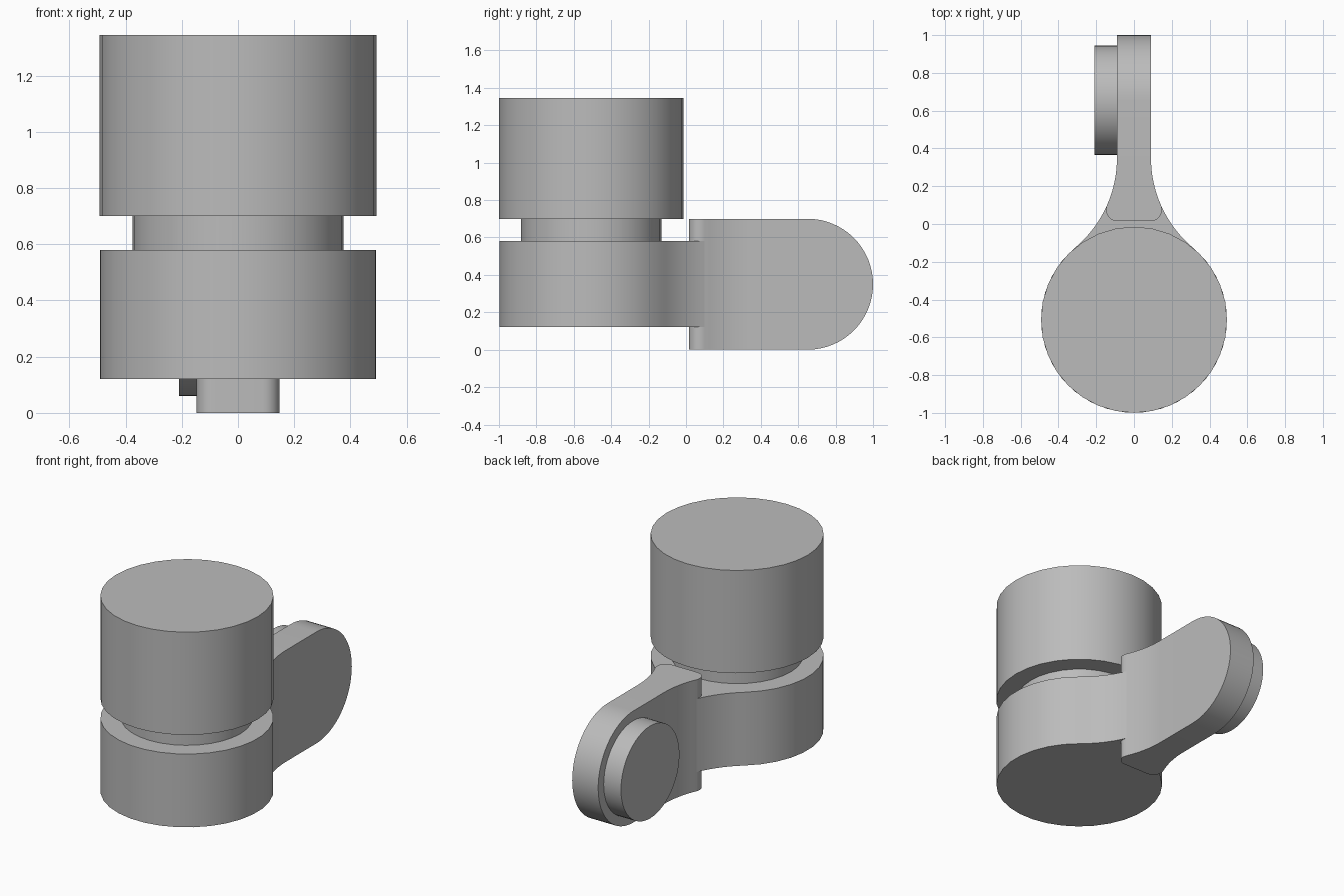
import bpy, bmesh
from math import sin, cos, pi, sqrt, atan2, radians
from mathutils import Matrix

default = bpy.data.objects.get("Cube")
if default:
    bpy.data.objects.remove(default, do_unlink=True)

GREY = (0.5, 0.5, 0.5, 1.0)
grey = bpy.data.materials.new("plain grey")
grey.use_nodes = True
grey.diffuse_color = GREY
grey.node_tree.nodes["Principled BSDF"].inputs["Base Color"].default_value = GREY

BARREL_Y, BARREL_R = -0.507, 0.4925   # barrel axis and radius
FLARE_X, FLARE_Y, FLARE_R = 0.71, 0.35, 0.62   # concave side blend
CORNER_X, CORNER_Y, CORNER_R = 0.088, 0.075, 0.06   # rounded arm root
END_Y, END_R = 0.65, 0.35   # rounded arm end
HALF_ARM = 0.09


def finish(name, bm):
    bmesh.ops.recalc_face_normals(bm, faces=bm.faces)
    mesh = bpy.data.meshes.new(name)
    bm.to_mesh(mesh)
    bm.free()
    mesh.materials.append(grey)
    obj = bpy.data.objects.new(name, mesh)
    bpy.context.collection.objects.link(obj)
    bpy.ops.object.select_all(action='DESELECT')
    obj.select_set(True)
    bpy.context.view_layer.objects.active = obj
    bpy.ops.object.shade_smooth_by_angle(angle=radians(30))


def cylinder(name, radius, depth, matrix, segments=32):
    bm = bmesh.new()
    bmesh.ops.create_cone(bm, cap_ends=True, segments=segments, radius1=radius,
                          radius2=radius, depth=depth, matrix=matrix)
    finish(name, bm)


def upright(name, radius, z0, z1):
    cylinder(name, radius, z1 - z0,
             Matrix.Translation((0, BARREL_Y, (z0 + z1) / 2)))


def flare_width(y):
    return FLARE_X - sqrt(FLARE_R ** 2 - (FLARE_Y - y) ** 2)


# Upper drum and the narrow neck below it
upright("upper_drum", BARREL_R, 0.70, 1.345)
upright("neck", 0.375, 0.58, 0.70)

# Lower drum, blended tangentially into the arm
tangent = atan2(FLARE_Y - BARREL_Y, FLARE_X)
root_angle = atan2(FLARE_Y - CORNER_Y, FLARE_X - CORNER_X)
root_y = CORNER_Y + CORNER_R * sin(root_angle)
sweep = pi + 2 * tangent
outline = [(BARREL_R * cos(tangent - sweep * i / 25),
            BARREL_Y + BARREL_R * sin(tangent - sweep * i / 25)) for i in range(26)]
blend = []
for i in range(1, 9):
    a = tangent + (root_angle - tangent) * i / 8
    blend.append((FLARE_X - FLARE_R * cos(a), FLARE_Y - FLARE_R * sin(a)))
outline += [(-x, y) for x, y in blend] + blend[::-1]
bm = bmesh.new()
base = bm.faces.new([bm.verts.new((x, y, 0.12)) for x, y in outline])
side = bmesh.ops.extrude_face_region(bm, geom=[base])
bmesh.ops.translate(bm, vec=(0, 0, 0.46),
                    verts=[v for v in side["geom"] if isinstance(v, bmesh.types.BMVert)])
finish("lower_drum", bm)

# Arm: stations of (y, half width, half height) from root to rounded end
stations = []
for i in range(9):
    a = -pi / 2 + (root_angle + pi / 2) * i / 8
    stations.append((CORNER_Y + CORNER_R * sin(a), CORNER_X + CORNER_R * cos(a), END_R))
for i in range(1, 9):
    y = root_y + (FLARE_Y - root_y) * i / 8
    stations.append((y, flare_width(y), END_R))
for i in range(17):
    a = pi / 2 * i / 16
    stations.append((END_Y + END_R * sin(a), HALF_ARM, END_R * cos(a)))
bm = bmesh.new()
rings = [[bm.verts.new((sx * w, y, END_R + sz * h))
          for sx, sz in ((-1, -1), (1, -1), (1, 1), (-1, 1))] for y, w, h in stations]
bm.faces.new(rings[0])
for a, b in zip(rings, rings[1:]):
    for k in range(4):
        n = (k + 1) % 4
        bm.faces.new((a[k], a[n], b[n], b[k]))
bmesh.ops.remove_doubles(bm, verts=bm.verts, dist=0.0001)
finish("arm", bm)

# Round boss on the side of the arm
cylinder("side_boss", 0.29, 0.125,
         Matrix.Translation((-0.1475, 0.655, END_R)) @ Matrix.Rotation(pi / 2, 4, 'Y'), 48)
